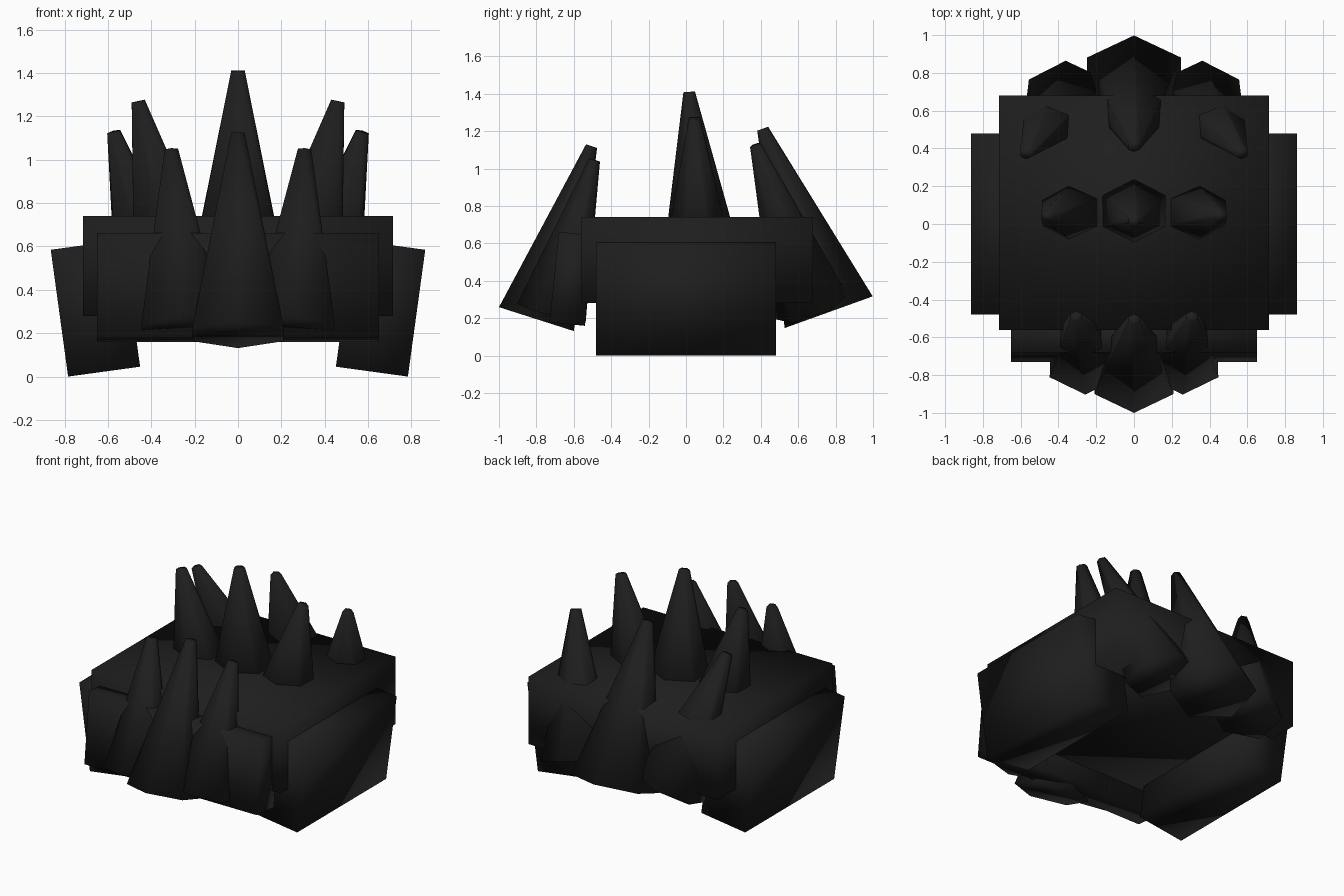
import bpy, bmesh
from math import radians, cos, sin, pi
from mathutils import Vector

if "Cube" in bpy.data.objects:
    bpy.data.objects.remove(bpy.data.objects["Cube"])

black = bpy.data.materials.new("black")
black.diffuse_color = (0.013, 0.013, 0.013, 1)
black.use_nodes = True
black.node_tree.nodes["Principled BSDF"].inputs["Base Color"].default_value = black.diffuse_color


def add_object(name, bm):
    bmesh.ops.recalc_face_normals(bm, faces=bm.faces)
    for f in bm.faces:
        f.smooth = True
    mesh = bpy.data.meshes.new(name)
    bm.to_mesh(mesh)
    bm.free()
    mesh.materials.append(black)
    ob = bpy.data.objects.new(name, mesh)
    bpy.context.collection.objects.link(ob)
    return ob


def slab(name, center, size, rot=(0, 0, 0)):
    bm = bmesh.new()
    bmesh.ops.create_cube(bm, size=1)
    bmesh.ops.scale(bm, vec=size, verts=bm.verts)
    ob = add_object(name, bm)
    ob.location = center
    ob.rotation_euler = [radians(a) for a in rot]


def spike(name, base, tip, r, r_tip=0.031):
    """Six-sided tapered spike between two points, blunt at the tip."""
    base, tip = Vector(base), Vector(tip)
    axis = (tip - base).normalized()
    v = (Vector((0, 1, 0)) - axis * axis.y).normalized()
    u = v.cross(axis)
    bm = bmesh.new()
    rings = []
    for p, rad in ((base, r), (tip, r_tip)):
        rings.append([bm.verts.new(p + u * (rad / cos(pi / 6) * sin(i * pi / 3))
                                   + v * (rad * cos(i * pi / 3))) for i in range(6)])
    for i in range(6):
        j = (i + 1) % 6
        bm.faces.new((rings[0][i], rings[0][j], rings[1][j], rings[1][i]))
    for ring in rings:
        bm.faces.new(ring)
    add_object(name, bm)


# Main blocks of the hair
slab("crown_block", (0, 0.06, 0.51), (1.43, 1.24, 0.46))
slab("front_block", (0, -0.61, 0.41), (1.30, 0.19, 0.485), (-6, 0, 0))
for s, side in ((1, "right"), (-1, "left")):
    slab(side + "_side_block", (s * 0.6575, 0, 0.315), (0.335, 0.96, 0.59), (0, s * 7.8, 0))

# Spikes along the centre line
spike("front_centre_spike", (0, -0.80, 0.195), (0, -0.505, 1.12), 0.21)
spike("top_centre_spike", (0, 0.09, 0.45), (0, 0.017, 1.41), 0.223)
spike("back_centre_spike", (0, 0.763, 0.232), (0, 0.41, 1.213), 0.25)

# Mirrored spikes
for s, side in ((1, "right"), (-1, "left")):
    spike(side + "_front_spike", (s * 0.255, -0.72, 0.225), (s * 0.307, -0.49, 1.045), 0.19)
    spike(side + "_top_spike", (s * 0.283, 0.068, 0.45), (s * 0.46, 0.045, 1.27), 0.2)
    spike(side + "_back_spike", (s * 0.345, 0.665, 0.26), (s * 0.572, 0.372, 1.125), 0.21)
